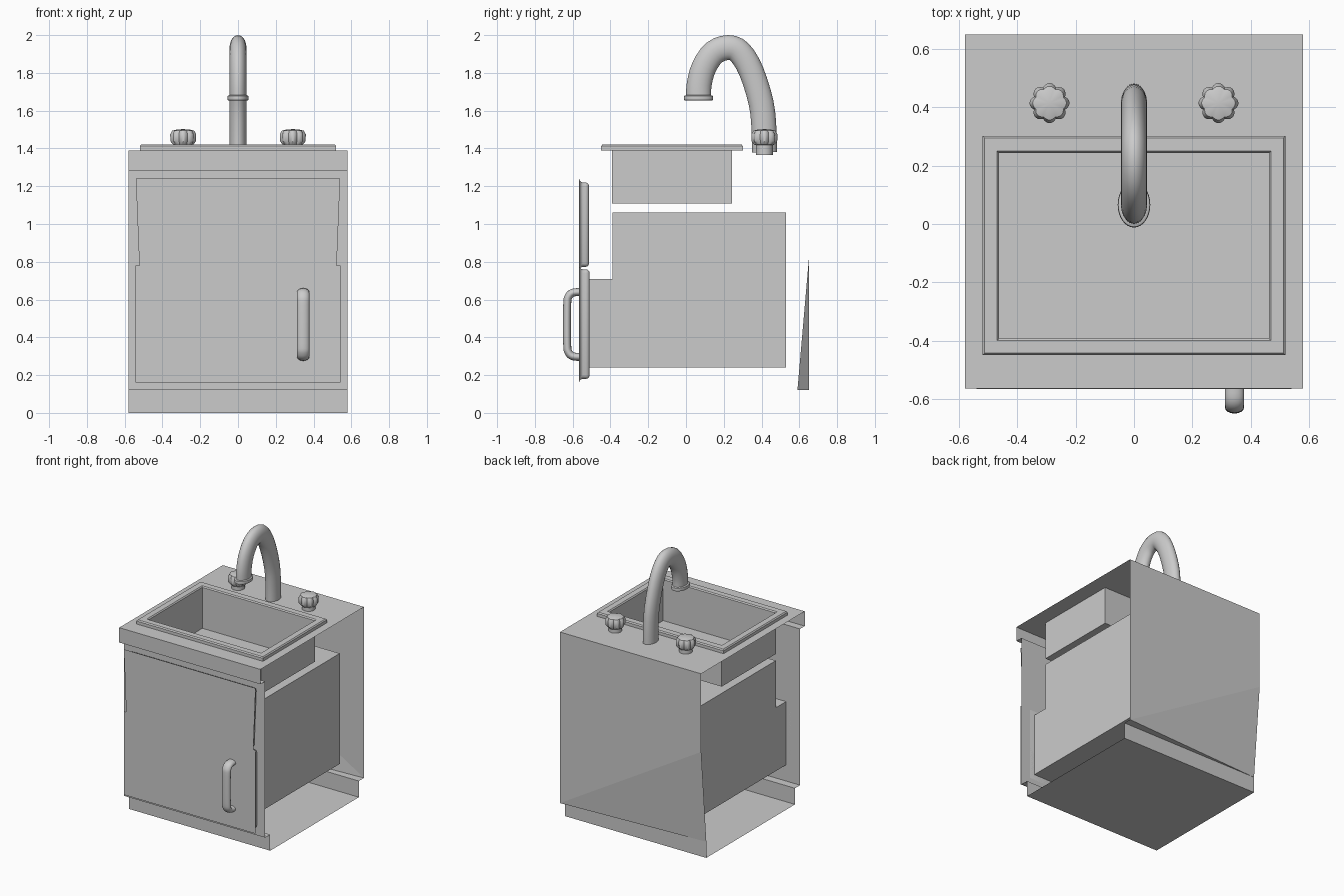
import bpy, bmesh, math
from mathutils import Vector

if "Cube" in bpy.data.objects:
    bpy.data.objects.remove(bpy.data.objects["Cube"])


def finish(name, bm, smooth=None):
    bmesh.ops.remove_doubles(bm, verts=bm.verts, dist=1e-5)
    bmesh.ops.recalc_face_normals(bm, faces=bm.faces)
    me = bpy.data.meshes.new(name)
    bm.to_mesh(me)
    bm.free()
    ob = bpy.data.objects.new(name, me)
    bpy.context.collection.objects.link(ob)
    if smooth:
        bpy.ops.object.select_all(action='DESELECT')
        ob.select_set(True)
        bpy.context.view_layer.objects.active = ob
        bpy.ops.object.shade_smooth_by_angle(angle=math.radians(smooth))
    return ob


def face(bm, pts):
    bm.faces.new([bm.verts.new(p) for p in pts])


def strip(bm, profile, x):
    # sheet spanning -x..x along a (y, z) profile
    for (y0, z0), (y1, z1) in zip(profile, profile[1:]):
        face(bm, [(-x, y0, z0), (x, y0, z0), (x, y1, z1), (-x, y1, z1)])


def bridge(bm, a, b):
    # quads between two closed loops
    for i in range(len(a)):
        j = (i + 1) % len(a)
        face(bm, [a[i], a[j], b[j], b[i]])


def rect_z(x, y0, y1, z):
    return [(-x, y0, z), (x, y0, z), (x, y1, z), (-x, y1, z)]


def rect_y(x, z0, z1, y):
    return [(-x, y, z0), (x, y, z0), (x, y, z1), (-x, y, z1)]


def spline(pts, n):
    # Catmull-Rom through (y, z) points
    p = [Vector(q) for q in pts]
    p = [2 * p[0] - p[1]] + p + [2 * p[-1] - p[-2]]
    out = []
    for i in range(1, len(p) - 2):
        a, b, c, d = p[i - 1:i + 3]
        for k in range(n):
            t = k / n
            out.append(0.5 * (2 * b + (c - a) * t + (2 * a - 5 * b + 4 * c - d) * t * t
                              + (3 * b - a - 3 * c + d) * t ** 3))
    return out + [p[-2]]


def tube(name, path, x, rx, r, sides=20):
    # elliptical sweep of a path lying in the y-z plane
    bm = bmesh.new()
    rings = []
    for i, p in enumerate(path):
        t = (path[min(i + 1, len(path) - 1)] - path[max(i - 1, 0)]).normalized()
        ring = []
        for k in range(sides):
            a = 2 * math.pi * k / sides
            s = r * math.sin(a)
            ring.append((x + rx * math.cos(a), p.x - t.y * s, p.y + t.x * s))
        rings.append(ring)
    for a, b in zip(rings, rings[1:]):
        bridge(bm, a, b)
    face(bm, rings[0])
    face(bm, rings[-1])
    return finish(name, bm, 40)


def lathe(name, profile, x, y, sx=1, sy=1, lobes=0, sides=32):
    # rings of (radius, z, lobe depth)
    bm = bmesh.new()
    rings = []
    for r, z, depth in profile:
        ring = []
        for k in range(sides):
            a = 2 * math.pi * k / sides
            m = 1 - depth * (1 - abs(math.cos(lobes * a / 2)))
            ring.append((x + sx * r * m * math.cos(a), y + sy * r * m * math.sin(a), z))
        rings.append(ring)
    for a, b in zip(rings, rings[1:]):
        bridge(bm, a, b)
    face(bm, rings[0])
    face(bm, rings[-1])
    return finish(name, bm, 35)


def panel(name, x_top, x_bot, z0, z1, y0, y1):
    # rounded slab
    bm = bmesh.new()
    front, back = [[(-x_bot, y, z0), (x_bot, y, z0), (x_top, y, z1), (-x_top, y, z1)]
                   for y in (y0, y1)]
    face(bm, front)
    face(bm, back)
    bridge(bm, front, back)
    bmesh.ops.remove_doubles(bm, verts=bm.verts, dist=1e-5)
    bmesh.ops.bevel(bm, geom=bm.edges[:], offset=0.02, segments=3, profile=0.5,
                    affect='EDGES')
    return finish(name, bm, 40)


W = 0.58
# Cabinet shell, open at the sides
bm = bmesh.new()
strip(bm, [(-0.565, 1.39), (-0.565, 1.28), (-0.51, 1.28)], W)
strip(bm, [(-0.51, 0.12), (-0.45, 0.12), (-0.45, 0), (0.59, 0), (0.59, 0.12)], W)
bridge(bm, rect_z(W, -0.565, 0.65, 1.39), rect_z(0.463, -0.393, 0.243, 1.39))
bridge(bm, rect_y(W, 0.12, 1.28, -0.51), rect_y(0.465, 0.24, 0.71, -0.51))
# Back sheet with its slightly pushed-in lower left corner
low_l, low_r, mid_l = (-W, 0.59, 0.12), (W, 0.65, 0.12), (-W, 0.65, 0.81)
face(bm, [low_l, low_r, mid_l])
face(bm, [mid_l, low_r, (W, 0.65, 1.39), (-W, 0.65, 1.39)])
face(bm, [low_l, (W, 0.59, 0.12), low_r])
finish("cabinet_shell", bm)

# Cupboard interior, open towards the door
bm = bmesh.new()
inner = [(-0.51, 0.71), (-0.39, 0.71), (-0.39, 1.06), (0.53, 1.06), (0.53, 0.24), (-0.51, 0.24)]
strip(bm, inner, 0.465)
for x in (-0.465, 0.465):
    face(bm, [(x, y, z) for y, z in inner])
finish("cupboard_interior", bm)

# Sink rim and basin
bm = bmesh.new()
loops = [rect_z(0.52, -0.45, 0.302, 1.39), rect_z(0.52, -0.45, 0.302, 1.412),
         rect_z(0.513, -0.443, 0.295, 1.42), rect_z(0.47, -0.4, 0.25, 1.42),
         rect_z(0.463, -0.393, 0.243, 1.412), rect_z(0.463, -0.393, 0.243, 1.108)]
for a, b in zip(loops, loops[1:]):
    bridge(bm, a, b)
face(bm, loops[-1])
finish("sink_basin", bm)

# Drawer front, door and door handle
panel("drawer_front", 0.52, 0.502, 0.773, 1.22, -0.566, -0.513)
panel("door", 0.522, 0.522, 0.18, 0.76, -0.566, -0.51)
half = [(-0.555, 0.64), (-0.60, 0.636), (-0.622, 0.615), (-0.629, 0.57)]
handle = half + [(y, 0.936 - z) for y, z in reversed(half)]
tube("door_handle", spline(handle, 4), 0.345, 0.033, 0.021, 16)

# Faucet
spout = [(0.416, 1.38), (0.413, 1.5), (0.398, 1.64), (0.345, 1.81), (0.285, 1.908),
         (0.225, 1.934), (0.15, 1.908), (0.095, 1.83), (0.07, 1.74), (0.066, 1.66)]
tube("faucet_spout", spline(spout, 3), 0, 0.045, 0.066)
lathe("spout_collar", [(0.85, 1.653, 0), (0.97, 1.656, 0), (1, 1.667, 0), (0.97, 1.678, 0),
                       (0.85, 1.682, 0)], 0, 0.066, 0.056, 0.078)

# Lobed tap knobs
for side, x in (("left", -0.29), ("right", 0.29)):
    lathe(side + "_tap_knob",
          [(0.045, 1.365, 0), (0.045, 1.418, 0), (0.053, 1.42, 0.1), (0.068, 1.438, 0.16),
           (0.069, 1.475, 0.16), (0.058, 1.494, 0.12), (0.035, 1.5, 0.05), (0.005, 1.502, 0)],
          x, 0.415, lobes=8, sides=48)
